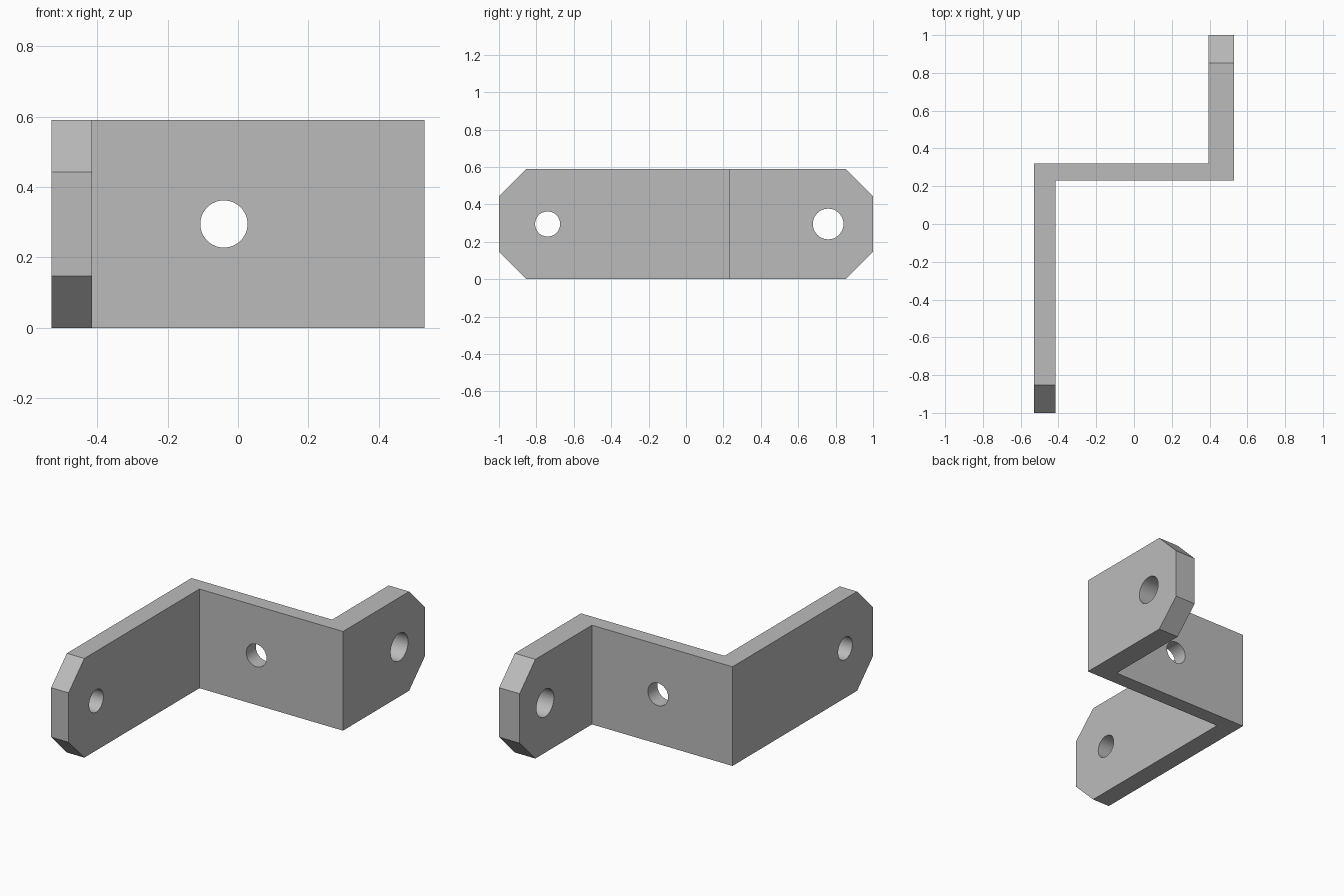
import bpy
import bmesh
from math import pi, radians

if "Cube" in bpy.data.objects:
    bpy.data.objects.remove(bpy.data.objects["Cube"], do_unlink=True)

HEIGHT = 0.59
CHAMFER = 0.148

# Single grey material
grey = bpy.data.materials.new("bracket_grey")
grey.use_nodes = True
colour = (0.5, 0.5, 0.5, 1)
grey.diffuse_color = colour
grey.node_tree.nodes["Principled BSDF"].inputs["Base Color"].default_value = colour

# Z-shaped plan profile, extruded upwards
profile = [(-0.53, -1), (-0.415, -1), (-0.415, 0.23), (0.53, 0.23),
           (0.53, 1), (0.395, 1), (0.395, 0.32), (-0.53, 0.32)]
bm = bmesh.new()
base = bm.faces.new([bm.verts.new((x, y, 0)) for x, y in profile])
top = bmesh.ops.extrude_face_region(bm, geom=[base])["geom"]
bmesh.ops.translate(bm, vec=(0, 0, HEIGHT),
                    verts=[v for v in top if isinstance(v, bmesh.types.BMVert)])
bmesh.ops.recalc_face_normals(bm, faces=bm.faces)

# Chamfered corners at the free end of each flange
ends = [e for e in bm.edges if all(abs(v.co.y) > 0.99 for v in e.verts)
        and abs(e.verts[0].co.x - e.verts[1].co.x) > 0.05]
bmesh.ops.bevel(bm, geom=ends, offset=CHAMFER, offset_type='OFFSET',
                segments=1, affect='EDGES')
mesh = bpy.data.meshes.new("offset_bracket")
bm.to_mesh(mesh)
bm.free()
mesh.materials.append(grey)
bracket = bpy.data.objects.new("offset_bracket", mesh)
bpy.context.collection.objects.link(bracket)
bpy.context.view_layer.objects.active = bracket


def drill(x, y, radius, rotation):
    """Cut a round bolt hole through one plate at mid height."""
    bpy.ops.mesh.primitive_cylinder_add(vertices=48, radius=radius, depth=0.4,
                                        location=(x, y, HEIGHT / 2), rotation=rotation)
    cutter = bpy.context.object
    cutter.name = "hole_cutter"
    cutter.hide_render = True
    cutter.data.materials.append(grey)
    bpy.context.view_layer.objects.active = bracket
    mod = bracket.modifiers.new("bolt_hole", 'BOOLEAN')
    mod.operation = 'DIFFERENCE'
    mod.solver = 'EXACT'
    mod.object = cutter
    bpy.ops.object.modifier_apply(modifier=mod.name)
    bpy.data.objects.remove(cutter, do_unlink=True)


# Bolt holes: front flange, centre web, back flange
drill(-0.47, -0.74, 0.067, (0, pi / 2, 0))
drill(-0.04, 0.275, 0.067, (pi / 2, 0, 0))
drill(0.46, 0.76, 0.082, (0, pi / 2, 0))

# Smooth hole walls, crisp plate edges
bpy.ops.object.select_all(action='DESELECT')
bracket.select_set(True)
bpy.context.view_layer.objects.active = bracket
bpy.ops.object.shade_smooth_by_angle(angle=radians(30))
